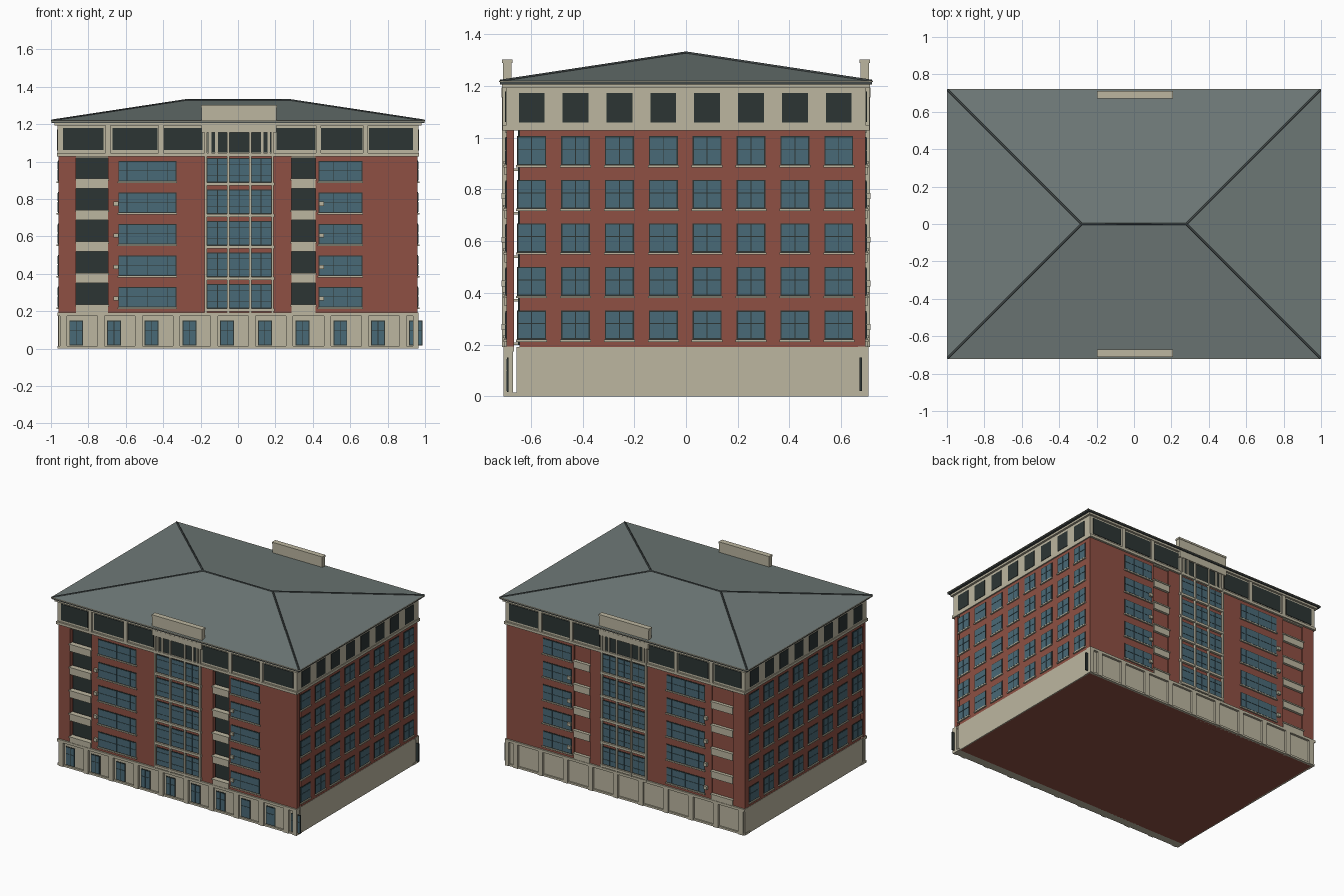
import bpy, bmesh
from mathutils import Matrix, Vector

if "Cube" in bpy.data.objects:
    bpy.data.objects.remove(bpy.data.objects["Cube"])


def lin(c):
    c /= 255
    return c / 12.92 if c <= 0.04045 else ((c + 0.055) / 1.055) ** 2.4


def material(name, *rgb):
    m = bpy.data.materials.new(name)
    m.diffuse_color = (*[lin(c) for c in rgb], 1)
    m.use_nodes = True
    m.node_tree.nodes["Principled BSDF"].inputs["Base Color"].default_value = m.diffuse_color
    return m


RED = material("red_brick", 142, 80, 67)
STONE = material("pale_stone", 188, 182, 160)
ROOF = material("roof_slate", 112, 123, 121)
CAP = material("ridge_grey", 66, 73, 73)
GLASS = material("blue_glass", 73, 106, 119)
DARK = material("dark_frame", 44, 53, 52)

parts = {}


def box(name, mat, x0, x1, y0, y1, z0, z1):
    """Add an axis-aligned box to the named part."""
    if name not in parts:
        parts[name] = (bmesh.new(), mat)
    c = Vector(((x0 + x1) / 2, (y0 + y1) / 2, (z0 + z1) / 2))
    size = (abs(x1 - x0), abs(y1 - y0), abs(z1 - z0), 1)
    bmesh.ops.create_cube(parts[name][0], size=1,
                          matrix=Matrix.Translation(c) @ Matrix.Diagonal(size))


def plate(name, mat, face, u0, u1, d0, d1, z0, z1):
    """Box on a wall: face is (axis, sign), u runs along it, d is outward distance."""
    axis, s = face
    if axis == "y":
        box(name, mat, u0, u1, s * d0, s * d1, z0, z1)
    else:
        box(name, mat, s * d0, s * d1, u0, u1, z0, z1)


def window(name, face, d, u0, u1, z0, z1, us, zs, t=0.005, sill=True):
    """Dark frame plate with glass panes split at fractions us and zs."""
    plate(name + "_frames", DARK, face, u0, u1, d - 0.004, d + 0.003, z0, z1)
    ue = [0, *us, 1]
    ze = [0, *zs, 1]
    w, h = u1 - u0, z1 - z0
    for i in range(len(ue) - 1):
        for j in range(len(ze) - 1):
            a = u0 + w * ue[i] + (t if i == 0 else t / 3)
            b = u0 + w * ue[i + 1] - (t if i == len(ue) - 2 else t / 3)
            e = z0 + h * ze[j] + (t if j == 0 else t / 3)
            f = z0 + h * ze[j + 1] - (t if j == len(ze) - 2 else t / 3)
            plate(name + "_panes", GLASS, face, a, b, d + 0.002, d + 0.005, e, f)
    if sill:
        plate(name + "_sills", STONE, face, u0 - 0.004, u1 + 0.004, d - 0.002, d + 0.01, z0 - 0.009, z0)


ROWS = [0.22 + 0.1685 * i for i in range(5)]       # window sill heights
BALCONIES = [(-0.865, -0.695), (0.285, 0.415)]

# Main brick core, with an open slot behind the front wall
box("brick_core", RED, -0.955, 0.955, -0.645, 0.685, 0, 1.04)

# Front and back facades (mirrored)
for s in (-1, 1):
    F = ("y", s)
    # brick wall strips between the balcony openings
    for a, b in [(-0.96, -0.865), (-0.695, 0.285), (0.415, 0.96)]:
        plate("brick_facade", RED, F, a, b, 0.665, 0.695, 0.185, 1.035)
    # balcony parapets and dark doors behind
    for a, b in BALCONIES:
        tops = [0.19] + [z + 0.13 for z in ROWS]
        for i, z in enumerate(ROWS):
            plate("balcony_parapet", STONE, F, a, b, 0.668, 0.703, tops[i], z + 0.013)
            plate("balcony_parapet", STONE, F, a - 0.004, b + 0.004, 0.668, 0.708, z + 0.006, z + 0.015)
            if s < 0:
                plate("balcony_floor", STONE, F, a, b, 0.64, 0.67, z - 0.022, z - 0.012)
        plate("balcony_parapet", STONE, F, a, b, 0.668, 0.70, 1.02, 1.035)
        if s < 0:
            plate("balcony_door", DARK, F, a - 0.01, b + 0.01, 0.643, 0.65, 0.2, 1.03)
    # wide windows and small wall boxes
    for i, z in enumerate(ROWS):
        window("left_window", F, 0.695, -0.64, -0.33, z, z + 0.11, (0.15, 0.5, 0.85), (0.52,))
        window("right_window", F, 0.695, 0.43, 0.665, z, z + 0.11, (0.333, 0.667), (0.52,))
        if i < 4:
            for x in (-0.652, 0.446):
                plate("wall_unit", STONE, F, x - 0.013, x + 0.013, 0.695, 0.713, z + 0.037, z + 0.06)
        # central glazed bay
        for k in range(3):
            x = -0.168 + 0.1165 * k
            window("centre_window", F, 0.695, x, x + 0.1165, z - 0.005, z + 0.125,
                   (0.5,), (0.3, 0.75), sill=False)
        plate("centre_ledge", STONE, F, -0.178, 0.195, 0.69, 0.711, z - 0.022, z - 0.005)
    for x in (-0.172, -0.0515, 0.065, 0.185):
        plate("centre_column", STONE, F, x - 0.006, x + 0.006, 0.69, 0.712, 0.19, 1.16)
    # ground floor wall, piers and windows
    plate("ground_wall", STONE, F, -0.96, 0.96, 0.67, 0.69, 0, 0.19)
    plate("ground_cornice", STONE, F, -0.965, 0.965, 0.665, 0.706, 0.174, 0.192)
    plate("ground_plinth", STONE, F, -0.965, 0.965, 0.64, 0.7, 0, 0.014)
    for k in range(10):
        x = -0.865 + 0.2017 * k
        plate("ground_pier", STONE, F, x - 0.088, x - 0.05, 0.67, 0.706, 0, 0.18)
        if s < 0:
            window("ground_window", F, 0.69, x - 0.037, x + 0.037, 0.016, 0.15,
                   (0.5,), (0.62,), sill=False)
    plate("ground_pier", STONE, F, 0.935, 0.965, 0.67, 0.706, 0, 0.18)
    if s > 0:
        plate("end_door", DARK, F, 0.92, 0.985, 0.672, 0.68, 0.02, 0.15)
    # top floor openings and piers
    for a, b in [(-0.935, -0.72), (-0.67, -0.43), (-0.395, -0.19),
                 (0.205, 0.415), (0.445, 0.665), (0.70, 0.935)]:
        plate("attic_opening", DARK, F, a, b, 0.695, 0.701, 1.062, 1.18)
    for k in range(3):
        x = -0.162 + 0.1165 * k
        plate("attic_opening", DARK, F, x, x + 0.105, 0.695, 0.701, 1.05, 1.155)
    for x in (-0.695, -0.412, 0.43, 0.682):
        plate("attic_pier", STONE, F, x - 0.013, x + 0.013, 0.69, 0.709, 1.04, 1.2)
    for x in (-0.15, -0.115, 0.13, 0.165):
        plate("attic_pier", STONE, F, x - 0.007, x + 0.007, 0.69, 0.709, 1.04, 1.16)
    plate("centre_beam", STONE, F, -0.195, 0.205, 0.69, 0.713, 1.155, 1.195)
    # raised parapet above the eaves
    plate("roof_parapet", STONE, F, -0.195, 0.205, 0.675, 0.708, 1.19, 1.295)
    plate("roof_parapet", STONE, F, -0.198, 0.208, 0.672, 0.711, 1.29, 1.303)

# Side walls
for s in (-1, 1):
    S = ("x", s)
    plate("side_brick", RED, S, -0.645, 0.69, 0.95, 0.96, 0.18, 1.035)
    plate("side_base", STONE, S, -0.655, 0.695, 0.95, 0.962, 0, 0.19)
    for k in range(8):
        y = -0.003 + 0.1697 * (k - 3.5)
        for z in ROWS:
            window("side_window", S, 0.96, y - 0.056, y + 0.056, z, z + 0.112, (0.5,), (0.55,))
        plate("attic_side_opening", DARK, S, y - 0.05, y + 0.05, 0.96, 0.968, 1.06, 1.173)

# Top storey, bands and eaves
box("attic_storey", STONE, -0.965, 0.965, -0.697, 0.697, 1.03, 1.2)
box("attic_band", STONE, -0.969, 0.969, -0.71, 0.71, 1.028, 1.047)
box("eaves_soffit", STONE, -0.98, 0.98, -0.712, 0.712, 1.192, 1.208)
box("eaves_gutter", CAP, -0.997, 0.997, -0.72, 0.72, 1.206, 1.217)
box("eaves_trim", STONE, -1.0, 1.0, -0.723, 0.723, 1.215, 1.219)

for name, (bm, mat) in parts.items():
    me = bpy.data.meshes.new(name)
    bm.to_mesh(me)
    bm.free()
    me.materials.append(mat)
    bpy.context.collection.objects.link(bpy.data.objects.new(name, me))

# Hipped roof
corners = [(-0.997, -0.718, 1.219), (0.997, -0.718, 1.219), (0.997, 0.718, 1.219), (-0.997, 0.718, 1.219)]
ridge = [(-0.28, 0, 1.328), (0.28, 0, 1.328)]
me = bpy.data.meshes.new("hipped_roof")
me.from_pydata(corners + ridge, [], [(0, 1, 5, 4), (1, 2, 5), (2, 3, 4, 5), (3, 0, 4), (3, 2, 1, 0)])
me.materials.append(ROOF)
bpy.context.collection.objects.link(bpy.data.objects.new("hipped_roof", me))

# Ridge and hip caps
cu = bpy.data.curves.new("ridge_caps", "CURVE")
cu.dimensions = "3D"
cu.bevel_depth = 0.006
cu.bevel_resolution = 0
for p, q in [(ridge[0], ridge[1]), (corners[0], ridge[0]), (corners[3], ridge[0]),
             (corners[1], ridge[1]), (corners[2], ridge[1])]:
    sp = cu.splines.new("POLY")
    sp.points.add(1)
    sp.points[0].co = (*p, 1)
    sp.points[1].co = (*q, 1)
cu.materials.append(CAP)
bpy.context.collection.objects.link(bpy.data.objects.new("ridge_caps", cu))
